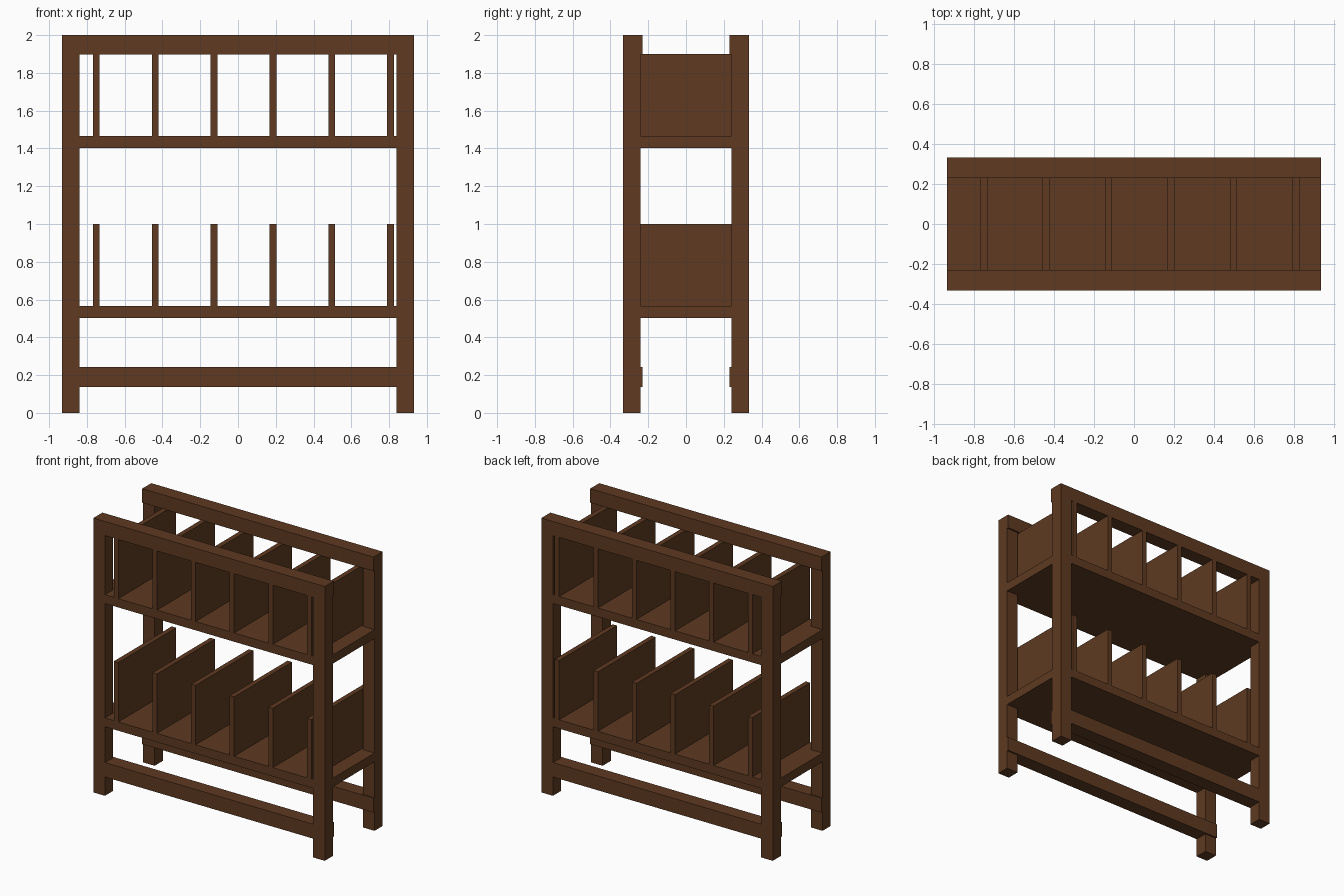
import bpy

cube = bpy.data.objects.get("Cube")
if cube:
    bpy.data.objects.remove(cube, do_unlink=True)

# Single dark wood colour
COLOR = (0.112, 0.042, 0.015, 1.0)
wood = bpy.data.materials.new("dark_brown_wood")
wood.use_nodes = True
wood.diffuse_color = COLOR
bsdf = next(n for n in wood.node_tree.nodes if n.type == 'BSDF_PRINCIPLED')
bsdf.inputs["Base Color"].default_value = COLOR

HALF_W, HALF_D, HEIGHT = 0.933, 0.333, 2.0
POST = 0.093
RAIL_DEPTH = 0.104


def box(name, x, y, z):
    """Flat-faced board spanning the given (low, high) ranges."""
    spans = (x, y, z)
    bpy.ops.mesh.primitive_cube_add(size=1, location=[(a + b) / 2 for a, b in spans])
    ob = bpy.context.object
    ob.name = name
    ob.scale = [b - a for a, b in spans]
    bpy.ops.object.transform_apply(location=False, rotation=False, scale=True)
    ob.data.materials.append(wood)
    return ob


def side_span(sign, outer, thickness):
    """Range measured inward from an outer edge on either side."""
    return tuple(sorted((sign * outer, sign * (outer - thickness))))


full_x = (-HALF_W, HALF_W)
full_y = (-HALF_D, HALF_D)

for sy, depth_name in ((-1, "front"), (1, "back")):
    # Corner posts
    for sx, side_name in ((-1, "right"), (1, "left")):
        box(f"{depth_name}_{side_name}_post", side_span(sx, HALF_W, POST),
            side_span(sy, HALF_D, POST), (0, HEIGHT))
    # Long rails, slightly deeper than the posts
    rail_y = side_span(sy, HALF_D, RAIL_DEPTH)
    box(f"{depth_name}_top_rail", full_x, rail_y, (1.897, HEIGHT))
    box(f"{depth_name}_bottom_rail", full_x, rail_y, (0.137, 0.242))

# Shelves, each with a row of evenly spaced upright dividers
for level, bottom, top, divider_top in (("lower", 0.503, 0.567, 1.0),
                                        ("upper", 1.402, 1.466, 1.9)):
    box(f"{level}_shelf", full_x, full_y, (bottom, top))
    for i in range(6):
        x = -0.75 + i * 0.3115
        box(f"{level}_divider_{i + 1}", (x - 0.018, x + 0.018), full_y, (top, divider_top))
